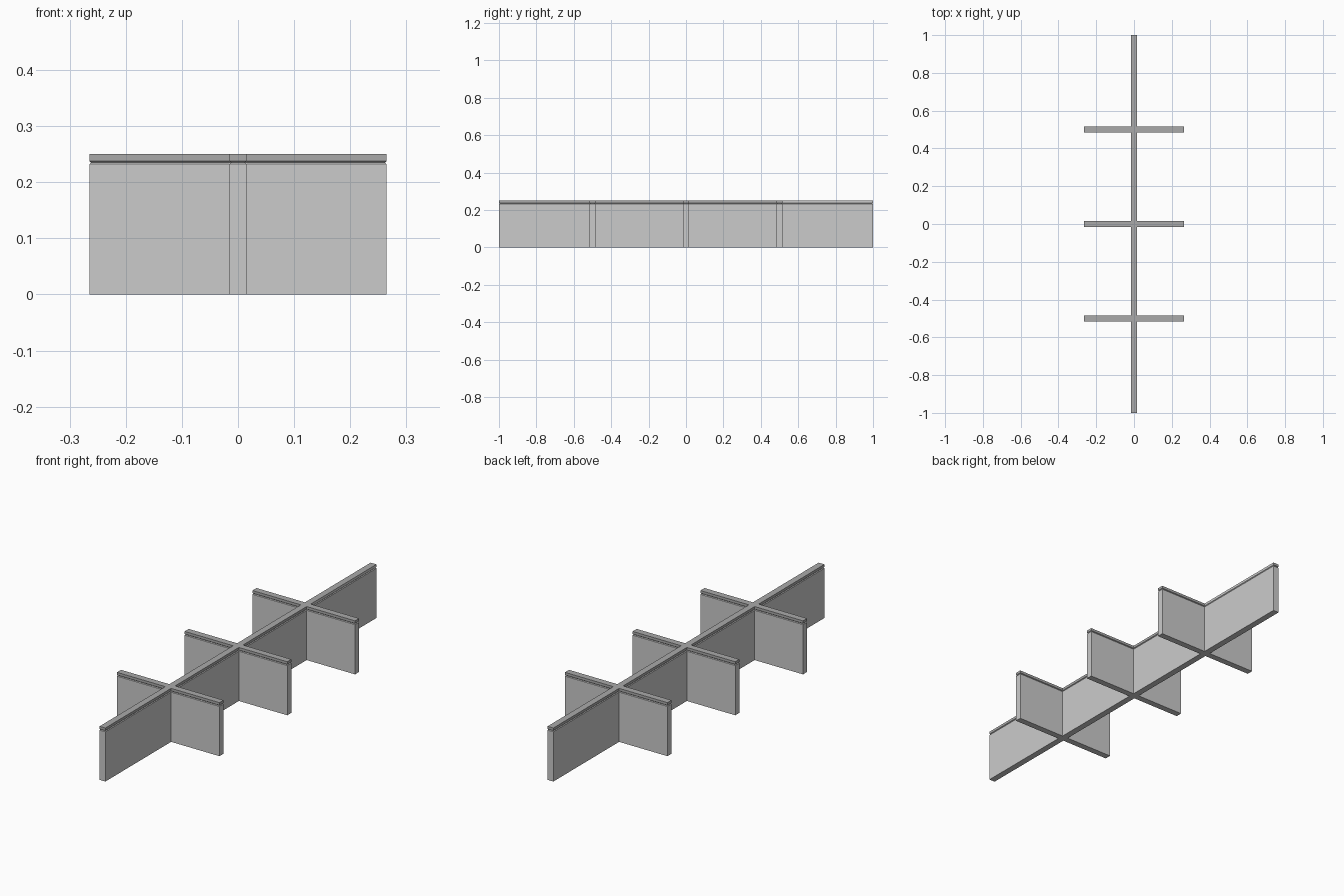
import bpy, bmesh

if "Cube" in bpy.data.objects:
    bpy.data.objects.remove(bpy.data.objects["Cube"])

W, ARM, END = 0.015, 0.265, 1.0   # half thickness, cross wall reach, spine reach


def footprint(inset):
    """Outline of a spine with three cross walls, anticlockwise."""
    w, a, e = W - inset, ARM - inset, END - inset
    side = [(w, -e)]
    for y in (-0.5, 0.0, 0.5):
        side += [(w, y - w), (a, y - w), (a, y + w), (w, y + w)]
    side.append((w, e))
    return side + [(-x, -y) for x, y in side]


def loft(name, levels, close_bottom, close_top):
    """Stack footprints at (z, inset) levels into one skin."""
    bm = bmesh.new()
    rings = [[bm.verts.new((x, y, z)) for x, y in footprint(i)] for z, i in levels]
    for low, high in zip(rings, rings[1:]):
        n = len(low)
        for k in range(n):
            j = (k + 1) % n
            bm.faces.new((low[k], low[j], high[j], high[k]))
    if close_bottom:
        bm.faces.new(rings[0][::-1])
    if close_top:
        bm.faces.new(rings[-1])
    bm.normal_update()
    mesh = bpy.data.meshes.new(name)
    bm.to_mesh(mesh)
    bm.free()
    obj = bpy.data.objects.new(name, mesh)
    bpy.context.collection.objects.link(obj)
    return obj


def grey(name, v):
    mat = bpy.data.materials.new(name)
    mat.diffuse_color = (v, v, v, 1)
    mat.use_nodes = True
    mat.node_tree.nodes["Principled BSDF"].inputs["Base Color"].default_value = mat.diffuse_color
    return mat


light, dark = grey("light_grey", 0.8), grey("dark_grey", 0.4)

# Wall bodies, tapering into the narrow groove
walls = loft("walls", [(0, 0), (0.232, 0), (0.235, 0.003)], True, False)
walls.data.materials.append(light)

# Darker coping strip above the groove
coping = loft("coping", [(0.235, 0.003), (0.238, 0), (0.25, 0)], False, True)
coping.data.materials.append(dark)
coping.data.materials.append(light)

# One stretch of the right-hand coping side keeps the light wall colour
for face in coping.data.polygons:
    c = face.center
    if abs(c.x - W) < 0.003 and c.y > 0.6:
        face.material_index = 1
